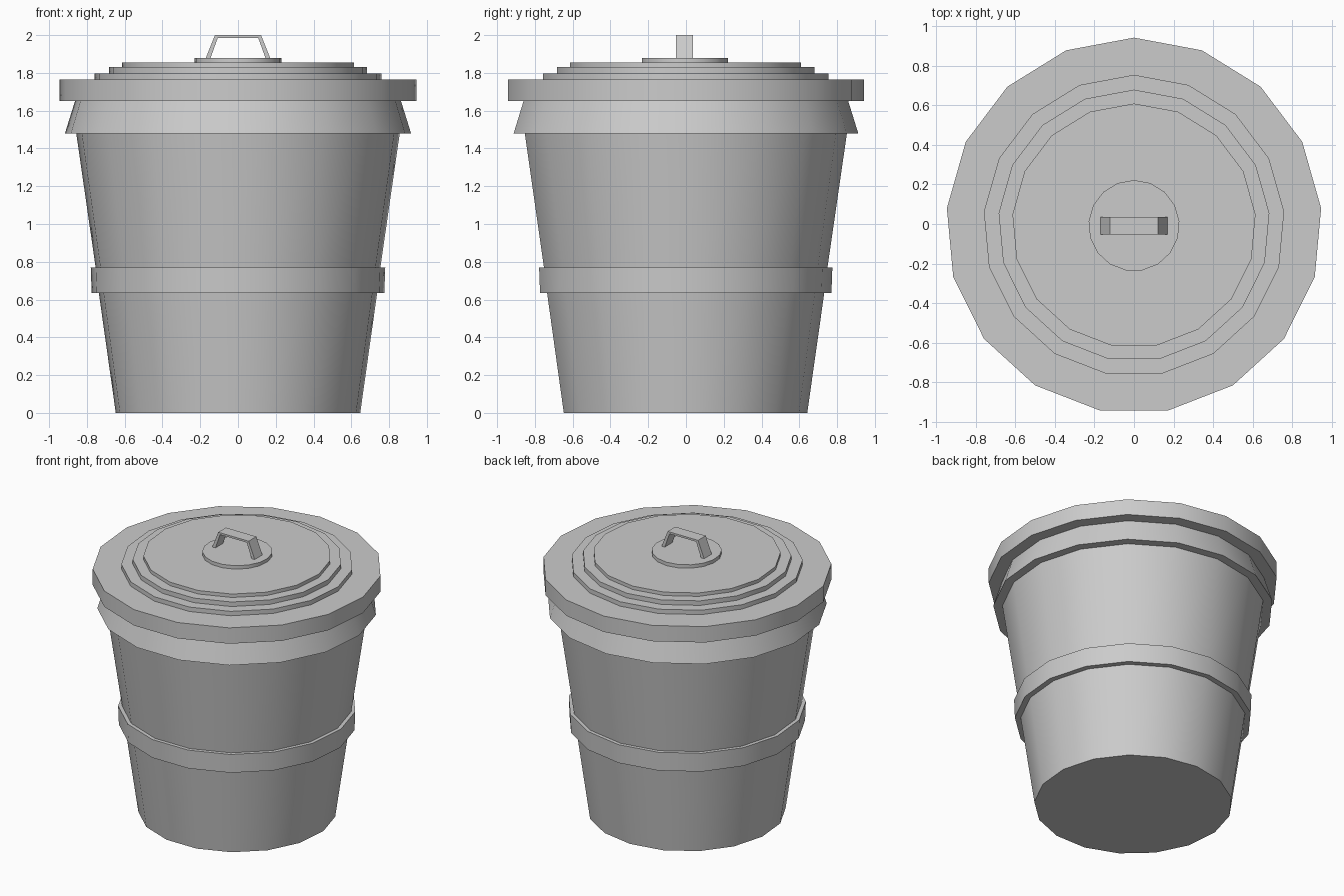
import bpy, bmesh, math

if "Cube" in bpy.data.objects:
    bpy.data.objects.remove(bpy.data.objects["Cube"])

SIDES = 17
CY = -0.008  # axis offset so the odd-sided outline is centred


def finish(name, bm):
    bmesh.ops.recalc_face_normals(bm, faces=bm.faces)
    mesh = bpy.data.meshes.new(name)
    bm.to_mesh(mesh)
    bm.free()
    ob = bpy.data.objects.new(name, mesh)
    ob.location.y = CY
    bpy.context.collection.objects.link(ob)
    return ob


def lathe(name, profile, cap_bottom=False, cap_top=False):
    bm = bmesh.new()
    rings = []
    for r, z in profile:
        angles = [math.pi / 2 + 2 * math.pi * i / SIDES for i in range(SIDES)]
        rings.append([bm.verts.new((r * math.cos(a), r * math.sin(a), z)) for a in angles])
    for lo, hi in zip(rings, rings[1:]):
        for i in range(SIDES):
            j = (i + 1) % SIDES
            bm.faces.new((lo[i], lo[j], hi[j], hi[i]))
    if cap_bottom:
        bm.faces.new(rings[0])
    if cap_top:
        bm.faces.new(rings[-1])
    ob = finish(name, bm)
    # Round walls shade smoothly, rims stay crisp
    bpy.ops.object.select_all(action='DESELECT')
    ob.select_set(True)
    bpy.context.view_layer.objects.active = ob
    bpy.ops.object.shade_smooth_by_angle(angle=math.radians(30))
    return ob


# Tapered can with raised middle band and flared collar
lathe("can_body", [(0.65, 0), (0.74, 0.635), (0.778, 0.635), (0.783, 0.77),
                   (0.757, 0.77), (0.86, 1.48), (0.92, 1.48), (0.867, 1.65)],
      cap_bottom=True)

# Stepped lid with overhanging rim
lathe("lid", [(0.867, 1.65), (0.95, 1.65), (0.95, 1.765), (0.762, 1.765),
              (0.762, 1.797), (0.687, 1.797), (0.687, 1.83), (0.617, 1.83),
              (0.617, 1.855)], cap_top=True)

# Small round plate under the handle
lathe("handle_plate", [(0.23, 1.855), (0.23, 1.88)], cap_top=True)

# Trapezoid handle: outline extruded along y
outline = [(-0.17, 1.88), (-0.122, 2.0), (0.122, 2.0), (0.17, 1.88),
           (0.145, 1.88), (0.107, 1.986), (-0.107, 1.986), (-0.145, 1.88)]
bm = bmesh.new()
front = [bm.verts.new((x, -0.044, z)) for x, z in outline]
back = [bm.verts.new((x, 0.044, z)) for x, z in outline]
n = len(outline)
for i in range(n):
    j = (i + 1) % n
    bm.faces.new((front[i], front[j], back[j], back[i]))
for loop in (front, back):
    for i in range(3):
        bm.faces.new((loop[i], loop[i + 1], loop[6 - i], loop[7 - i]))
finish("lid_handle", bm)
